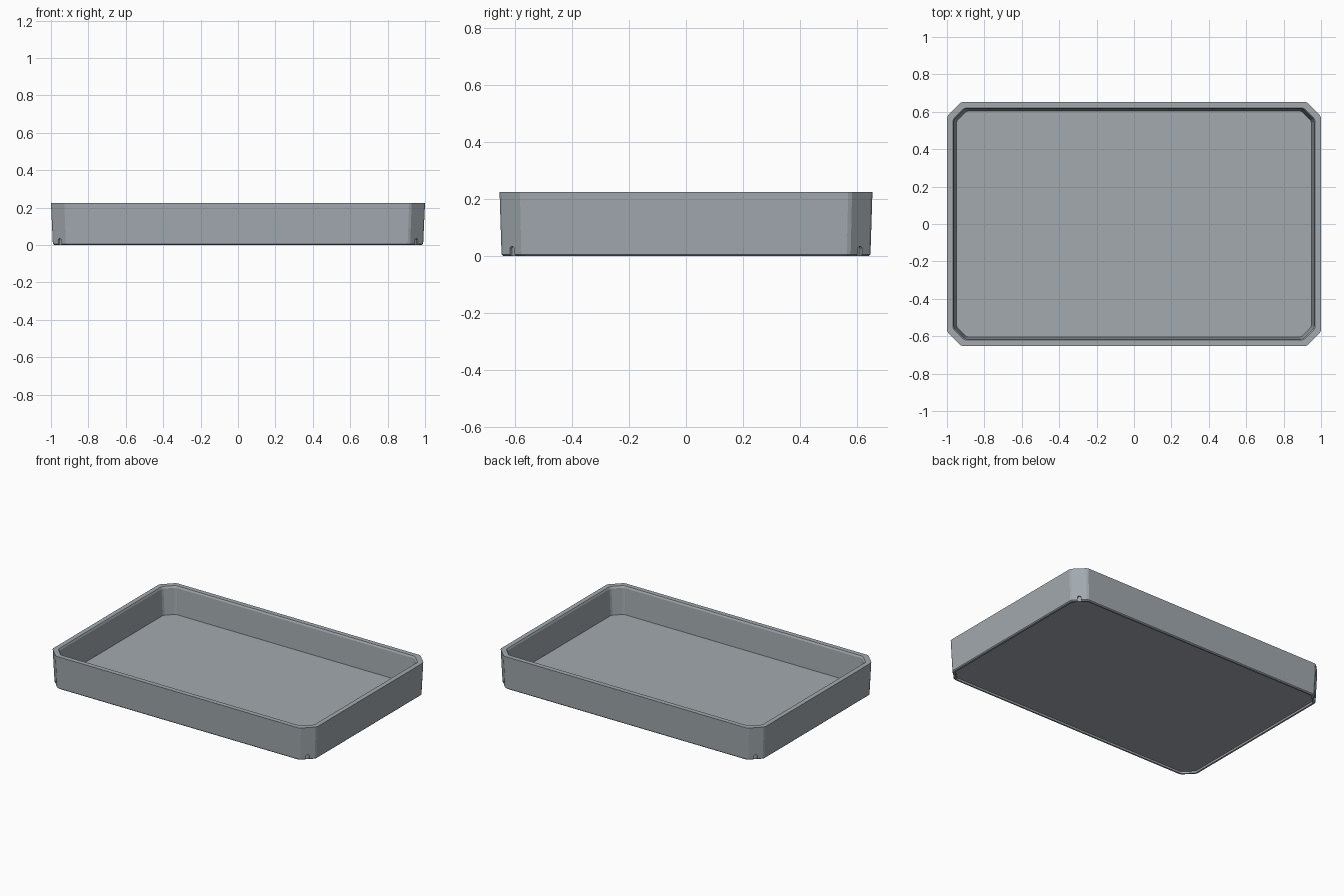
import bpy, bmesh, math
from mathutils import Matrix, Vector

if "Cube" in bpy.data.objects:
    bpy.data.objects.remove(bpy.data.objects["Cube"])

SOFT = 0.008  # small easing on each upright edge


def ring(bm, hx, hy, c, z):
    """Rectangle with cut corners and slightly eased edges, counter-clockwise."""
    pts = [Vector((x, y, z)) for x, y in (
        (hx, hy - c), (hx - c, hy), (c - hx, hy), (-hx, hy - c),
        (-hx, c - hy), (c - hx, -hy), (hx - c, -hy), (hx, c - hy))]
    verts = []
    for i, p in enumerate(pts):
        for q in (pts[i - 1], pts[(i + 1) % 8]):
            verts.append(bm.verts.new(p + (q - p).normalized() * SOFT))
    return verts


def finish(bm, name):
    bmesh.ops.recalc_face_normals(bm, faces=bm.faces)
    mesh = bpy.data.meshes.new(name)
    bm.to_mesh(mesh)
    bm.free()
    obj = bpy.data.objects.new(name, mesh)
    bpy.context.collection.objects.link(obj)
    return obj


# Tray: cross-section from underside recess, over the wall, to the inner floor
# (half length, half width, corner cut, height)
section = [
    (0.970, 0.627, 0.064, 0.012),   # recessed underside
    (0.972, 0.629, 0.065, 0.000),   # foot lip, inner edge
    (0.984, 0.640, 0.073, 0.000),   # foot lip, outer edge
    (0.990, 0.646, 0.075, 0.006),
    (1.000, 0.653, 0.077, 0.224),   # rim
    (0.968, 0.621, 0.062, 0.224),
    (0.962, 0.615, 0.060, 0.212),   # eased inner rim
    (0.950, 0.605, 0.056, 0.036),   # inner floor
]
bm = bmesh.new()
rings = [ring(bm, *s) for s in section]
for a, b in zip(rings, rings[1:]):
    for i in range(16):
        j = (i + 1) % 16
        bm.faces.new((a[i], a[j], b[j], b[i]))
bm.faces.new(rings[0])
bm.faces.new(rings[-1])
tray = finish(bm, "tray")

mat = bpy.data.materials.new("slate_grey")
mat.diffuse_color = (0.36, 0.40, 0.43, 1)
mat.use_nodes = True
mat.node_tree.nodes["Principled BSDF"].inputs["Base Color"].default_value = mat.diffuse_color
tray.data.materials.append(mat)

# Corner slots: a shallow arch cut into the foot of each corner
bm = bmesh.new()
r, top = 0.0115, 0.034
arch = [(-r, -0.02), (r, -0.02)]
arch += [(r * math.cos(t), top - r + r * math.sin(t))
         for t in (math.pi * k / 8 for k in range(9))]
for sx in (-1, 1):
    for sy in (-1, 1):
        face = bm.faces.new([bm.verts.new((-0.010, u, z)) for u, z in arch])
        ext = bmesh.ops.extrude_face_region(bm, geom=[face])
        far = [e for e in ext["geom"] if isinstance(e, bmesh.types.BMVert)]
        bmesh.ops.translate(bm, verts=far, vec=(0.05, 0, 0))
        place = (Matrix.Translation((0.9525 * sx, 0.6085 * sy, 0))
                 @ Matrix.Rotation(math.atan2(sy, sx), 4, 'Z'))
        bmesh.ops.transform(bm, matrix=place, verts=list(set(face.verts) | set(far)))
cutter = finish(bm, "corner_slot_cutter")
cutter.data.materials.append(mat)
cutter.hide_render = True
cutter.hide_set(True)

cut = tray.modifiers.new("corner_slots", 'BOOLEAN')
cut.operation = 'DIFFERENCE'
cut.solver = 'EXACT'
cut.object = cutter
